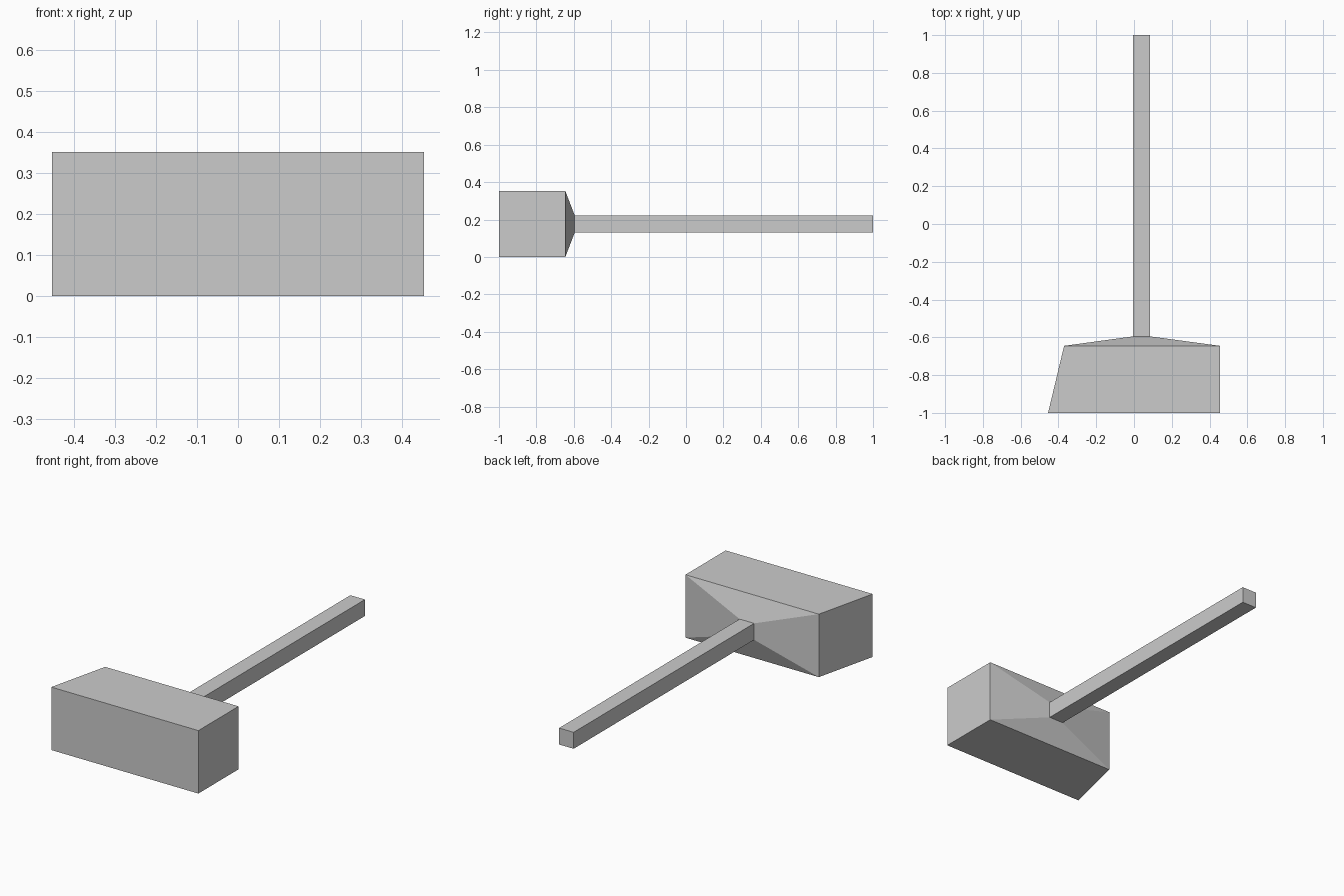
import bpy
import bmesh

if "Cube" in bpy.data.objects:
    bpy.data.objects.remove(bpy.data.objects["Cube"], do_unlink=True)

grey = bpy.data.materials.new("plain grey")
grey.use_nodes = True
colour = (0.6, 0.6, 0.6, 1)
grey.diffuse_color = colour
grey.node_tree.nodes["Principled BSDF"].inputs["Base Color"].default_value = colour


def loft(name, sections, cap_front=False, cap_back=False):
    """Join rectangular sections (y, x0, x1, z0, z1) along y."""
    bm = bmesh.new()
    rings = [[bm.verts.new((x, y, z)) for x, z in
              ((x0, z0), (x1, z0), (x1, z1), (x0, z1))]
             for y, x0, x1, z0, z1 in sections]
    for a, b in zip(rings, rings[1:]):
        for i in range(4):
            j = (i + 1) % 4
            bm.faces.new((a[j], a[i], b[i], b[j]))
    if cap_front:
        bm.faces.new(rings[0])
    if cap_back:
        bm.faces.new(rings[-1][::-1])
    bmesh.ops.recalc_face_normals(bm, faces=bm.faces)
    mesh = bpy.data.meshes.new(name)
    bm.to_mesh(mesh)
    bm.free()
    mesh.materials.append(grey)
    obj = bpy.data.objects.new(name, mesh)
    bpy.context.collection.objects.link(obj)
    return obj


grip = (-0.005, 0.085, 0.13, 0.222)   # handle cross-section
neck_y = -0.595

# Block head, slanted on one side, with a shallow taper to the handle
loft("hammer_head", [(-1, -0.455, 0.455, 0, 0.352),
                     (-0.645, -0.37, 0.455, 0, 0.352),
                     (neck_y, *grip)], cap_front=True)

# Long square handle
loft("handle", [(neck_y, *grip), (1, *grip)], cap_back=True)
